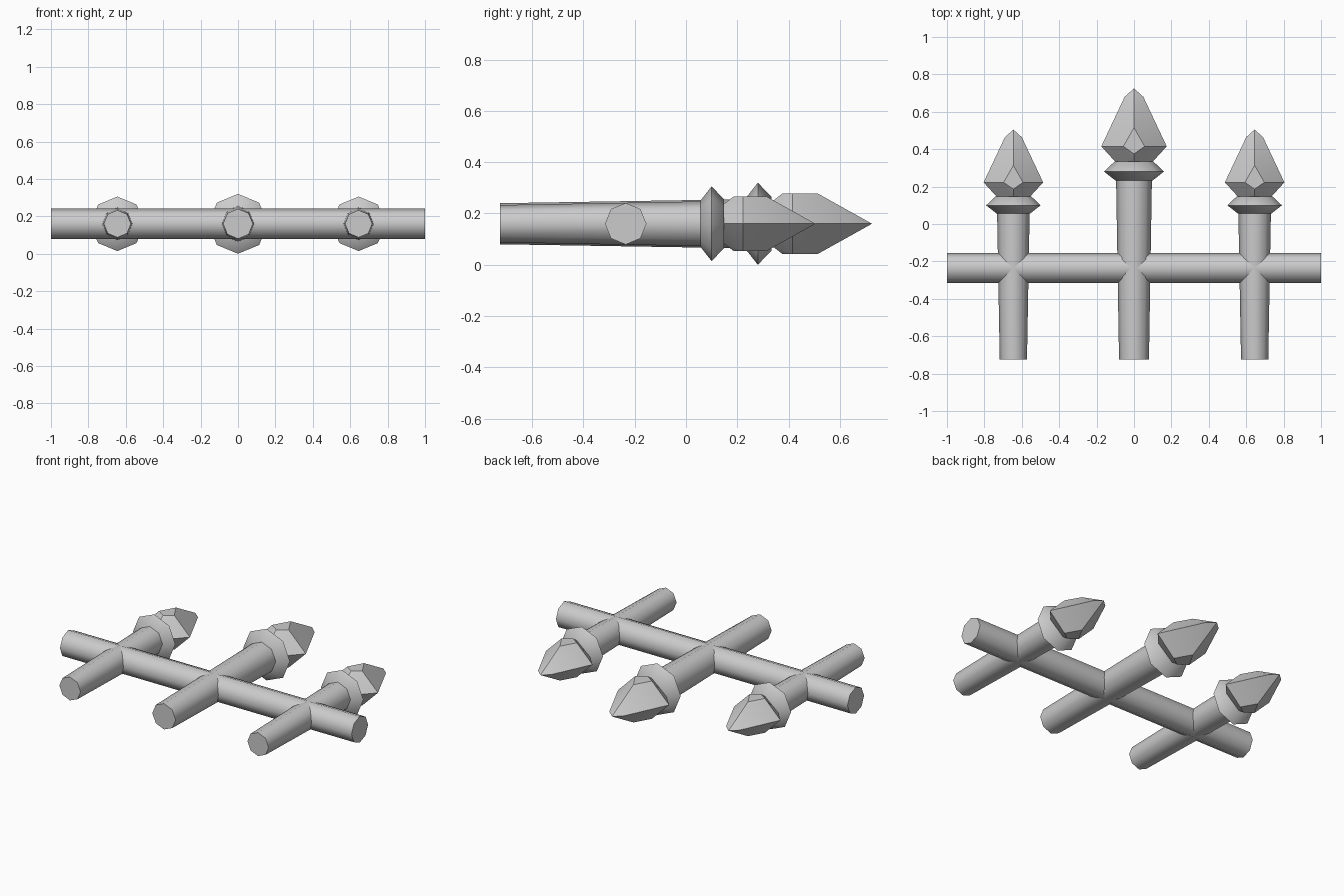
import bpy, bmesh, math

if "Cube" in bpy.data.objects:
    bpy.data.objects.remove(bpy.data.objects["Cube"])

SIDES = 8
ZC = 0.16  # height of the common centre line


def finish(name, bm, angle):
    bmesh.ops.recalc_face_normals(bm, faces=bm.faces)
    me = bpy.data.meshes.new(name)
    bm.to_mesh(me)
    bm.free()
    ob = bpy.data.objects.new(name, me)
    bpy.context.collection.objects.link(ob)
    bpy.ops.object.select_all(action='DESELECT')
    ob.select_set(True)
    bpy.context.view_layer.objects.active = ob
    bpy.ops.object.shade_smooth_by_angle(angle=math.radians(angle))
    return ob


def lathe(name, profile, place, angle=48):
    """Octagonal turned part; profile is (distance along axis, radius)."""
    bm = bmesh.new()
    rings = []
    for d, r in profile:
        rings.append([bm.verts.new(place(r * math.cos(a), d, r * math.sin(a)))
                      for a in (2 * math.pi * i / SIDES for i in range(SIDES))])
    for lo, hi in zip(rings, rings[1:]):
        for i in range(SIDES):
            j = (i + 1) % SIDES
            bm.faces.new((lo[i], lo[j], hi[j], hi[i]))
    bm.faces.new(rings[0])
    bm.faces.new(rings[-1])
    return finish(name, bm, angle)


def spear_head(name, x, y0, k):
    """Flattened diamond point with the upper and lower peaks cut off flat."""
    pts = [(0, 0.492, 0)]
    for s in (1, -1):
        pts += [(s * 0.10, 0.10, 0), (0, 0.10, s * 0.085),      # base
                (s * 0.175, 0.182, 0), (s * 0.05, 0.447, 0),    # side edges
                (0, 0.142, s * 0.117), (0, 0.282, s * 0.117),   # flat facet ends
                (0.057, 0.182, s * 0.117), (-0.057, 0.182, s * 0.117)]
    bm = bmesh.new()
    for px, py, pz in pts:
        bm.verts.new((x + k * px, y0 + k * py, ZC + k * pz))
    bmesh.ops.convex_hull(bm, input=bm.verts)
    return finish(name, bm, 20)


# cross rail
lathe("cross_rail", [(-1, 0.081), (1, 0.081)],
      lambda u, d, v: (d, -0.235 + u, ZC + v))

# three pickets: tapered post, pointed collar and spear head
for label, x, y0, k in (("left", -0.645, 0.057, 0.91),
                        ("middle", 0.0, 0.233, 1.0),
                        ("right", 0.645, 0.057, 0.91)):
    def place(u, d, v, x=x):
        return (x + u, d, ZC + v)
    lathe(label + "_post", [(-0.725, 0.08 * k), (y0 + 0.02, 0.096 * k)], place)
    lathe(label + "_collar", [(y0, 0.10 * k), (y0 + 0.047 * k, 0.16 * k),
                              (y0 + 0.10 * k, 0.105 * k)], place)
    spear_head(label + "_spear_head", x, y0, k)
